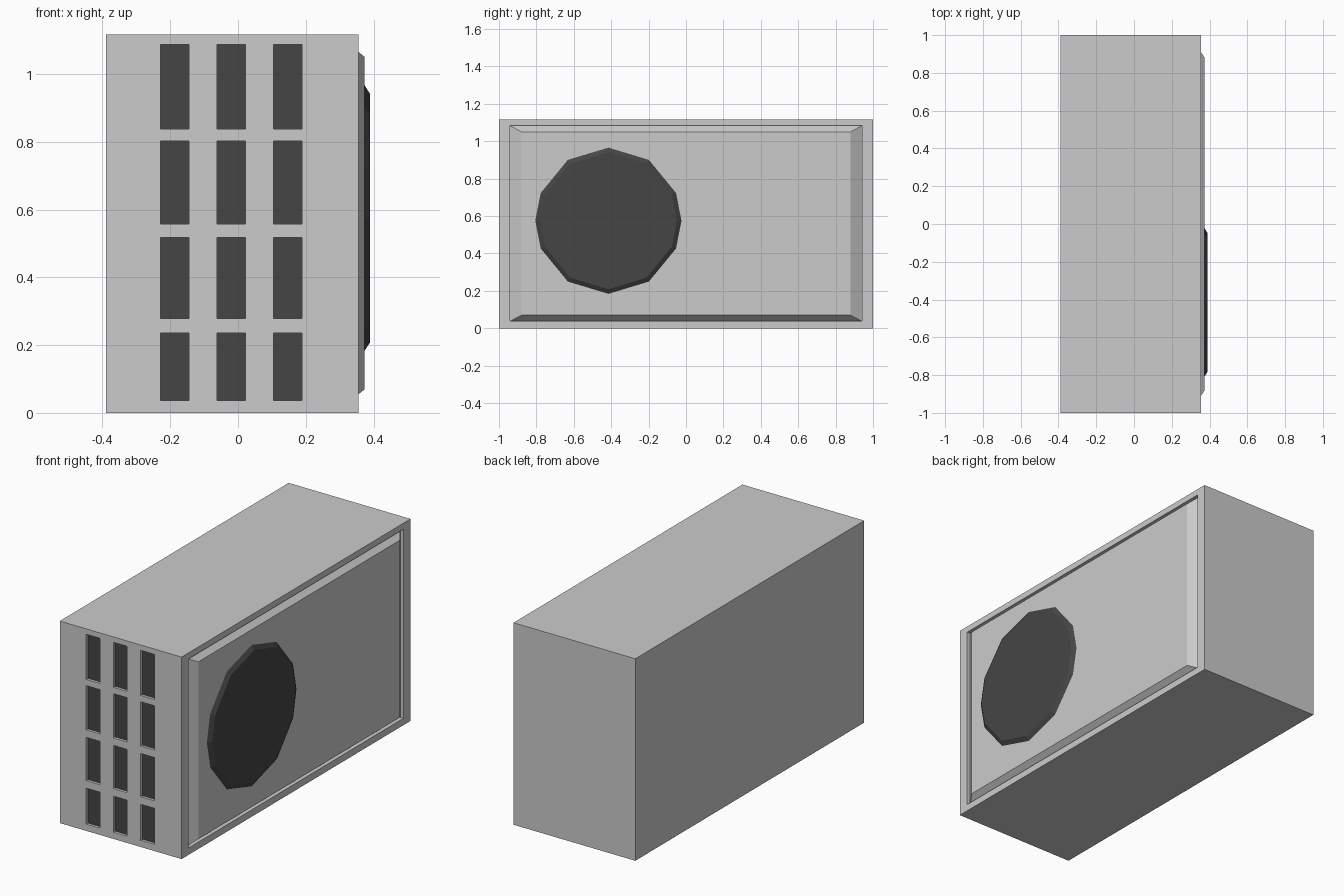
import bpy, bmesh
from math import cos, sin, radians
from mathutils import Vector

if "Cube" in bpy.data.objects:
    bpy.data.objects.remove(bpy.data.objects["Cube"])

X0, X1, H = -0.39, 0.355, 1.117

grey = bpy.data.materials.new("casing_grey")
grey.diffuse_color = (0.8, 0.8, 0.8, 1)
grey.use_nodes = True
grey.node_tree.nodes["Principled BSDF"].inputs["Base Color"].default_value = grey.diffuse_color
dark = bpy.data.materials.new("dark_grille")
dark.diffuse_color = (0.06, 0.06, 0.06, 1)
dark.use_nodes = True
dark.node_tree.nodes["Principled BSDF"].inputs["Base Color"].default_value = dark.diffuse_color


def finish(bm, name, mats):
    bmesh.ops.recalc_face_normals(bm, faces=bm.faces)
    mesh = bpy.data.meshes.new(name)
    bm.to_mesh(mesh)
    bm.free()
    for m in mats:
        mesh.materials.append(m)
    obj = bpy.data.objects.new(name, mesh)
    bpy.context.collection.objects.link(obj)
    return obj


def extrude(bm, face):
    return bmesh.ops.extrude_discrete_faces(bm, faces=[face])["faces"][0]


# Casing block
bm = bmesh.new()
bmesh.ops.create_cube(bm, size=1)
for v in bm.verts:
    v.co = ((X0 + X1) / 2 + v.co.x * (X1 - X0), v.co.y * 2, (v.co.z + 0.5) * H)
bm.normal_update()

# Side panel: a frame, a V groove, then the raised bevelled panel
side = next(f for f in bm.faces if f.normal.x > 0.9)
for x, half_y, z_low, z_high in ((X1, 0.94, 0.038, 1.083),
                                 (0.335, 0.94, 0.038, 1.083),
                                 (0.374, 0.88, 0.07, 1.05)):
    side = extrude(bm, side)
    mid = side.calc_center_median()
    for v in side.verts:
        v.co = (x, half_y if v.co.y > mid.y else -half_y,
                z_high if v.co.z > mid.z else z_low)

# Front vents: slice the front face into a grid, then sink the openings
cols = ((-0.229, -0.145), (-0.062, 0.022), (0.105, 0.189))
rows = ((0.037, 0.236), (0.278, 0.517), (0.558, 0.803), (0.838, 1.087))


def front_faces():
    bm.normal_update()
    return [f for f in bm.faces
            if f.normal.y < -0.9 and f.calc_center_median().y < -0.999]


for axis, spans in ((Vector((1, 0, 0)), cols), (Vector((0, 0, 1)), rows)):
    for d in (d for span in spans for d in span):
        faces = front_faces()
        geom = faces + list({e for f in faces for e in f.edges}) \
            + list({v for f in faces for v in f.verts})
        bmesh.ops.bisect_plane(bm, geom=geom, plane_co=axis * d, plane_no=axis)


def inside(c):
    return (any(a < c.x < b for a, b in cols)
            and any(a < c.z < b for a, b in rows))


for f in [f for f in front_faces() if inside(f.calc_center_median())]:
    floor = extrude(bm, f)
    floor.material_index = 1
    for v in floor.verts:
        v.co.y += 0.015
finish(bm, "casing", [grey, dark])

# Fan grille: shallow twelve-sided disc with a sloped rim
bm = bmesh.new()
centre_y, centre_z, radius = -0.415, 0.575, 0.394
angles = [q + a for q in (0, 180) for a in (0, 22.3, 56.3, 90, 123.7, 157.7)]
rim = bm.faces.new([bm.verts.new((0.372, centre_y + radius * cos(radians(a)),
                                  centre_z + radius * sin(radians(a))))
                    for a in angles])
bm.normal_update()
top = extrude(bm, rim)
for v in top.verts:
    v.co = (0.39, centre_y + (v.co.y - centre_y) * 0.93,
            centre_z + (v.co.z - centre_z) * 0.93)
finish(bm, "fan_grille", [dark])
